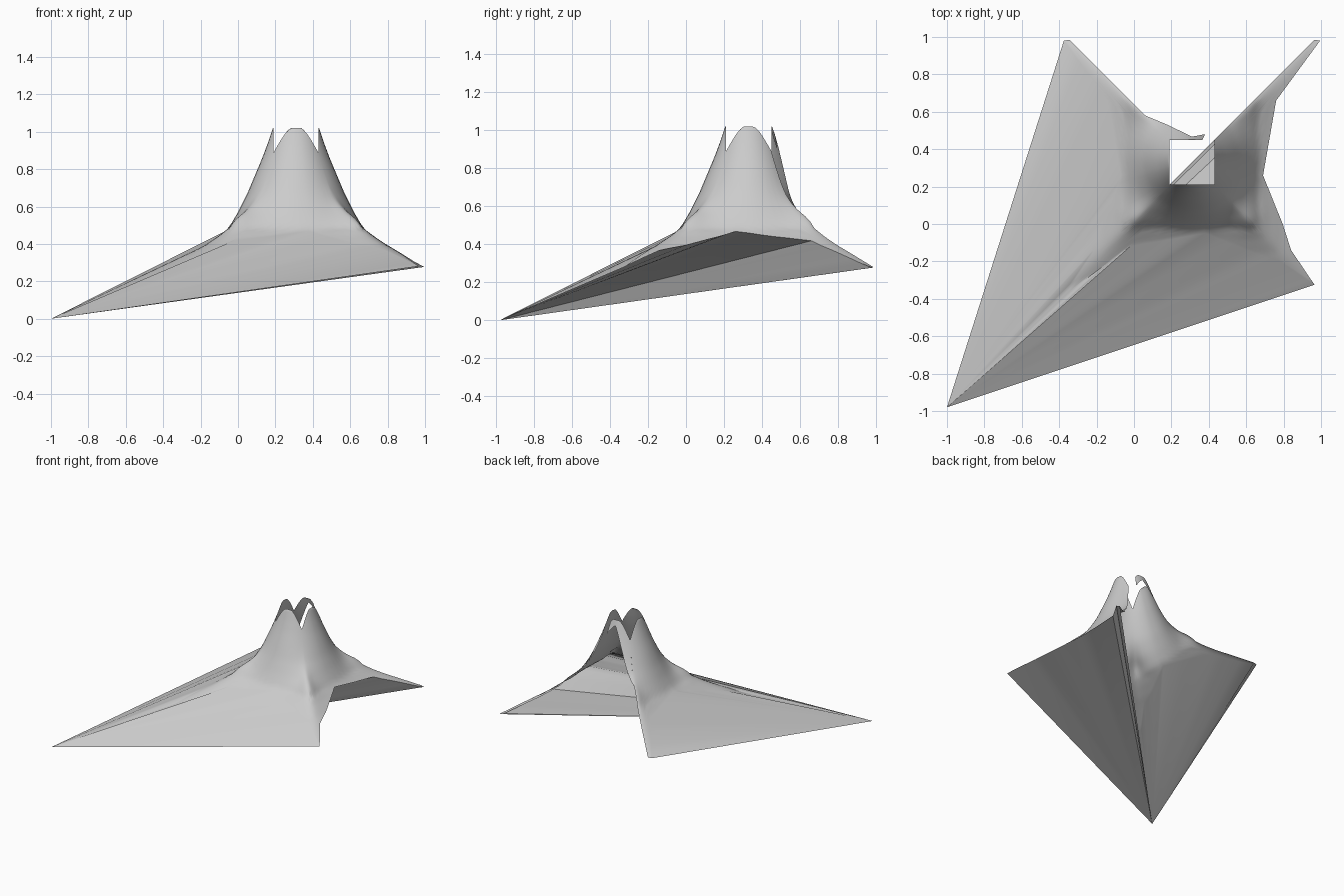
import bpy, bmesh, math
from mathutils import Vector

cube = bpy.data.objects.get("Cube")
if cube:
    bpy.data.objects.remove(cube, do_unlink=True)

CX, CY, HALF = 0.31, 0.33, 0.12
TIP = Vector((-1.0, -0.98, 0.0))
# half width and height of the flared tower
FLARE = [(0.123, 1.02), (0.15, 0.94), (0.18, 0.86), (0.22, 0.765), (0.26, 0.67),
         (0.31, 0.57), (0.36, 0.485), (0.41, 0.445), (0.485, 0.395), (0.53, 0.37),
         (0.69, 0.277)]
# lower edge of one side: sideways, outwards
ARCH = [(-0.655, 0.655), (-0.47, 0.53), (-0.33, 0.485), (-0.07, 0.38),
        (0.33, 0.45), (0.65, 0.685), (0.655, 0.655)]

mat = bpy.data.materials.new("light grey")
mat.use_nodes = True
grey = (0.6, 0.6, 0.6, 1)
mat.diffuse_color = grey
mat.node_tree.nodes["Principled BSDF"].inputs["Base Color"].default_value = grey


def height(p):
    """Round near the top, turning square towards the legs."""
    r = p.length
    square = (abs(p.x) ** 16 + abs(p.y) ** 16) ** (1 / 16)
    t = min(max((r - 0.2) / 0.28, 0), 1)
    s = r + (square - r) * t * t * (3 - 2 * t)
    for (s0, z0), (s1, z1) in zip(FLARE, FLARE[1:]):
        if s <= s1:
            return z0 + (z1 - z0) * (max(s, s0) - s0) / (s1 - s0)
    return FLARE[-1][1]


def subdivide(points, n):
    out = [Vector(points[0])]
    for a, b in zip(points, points[1:]):
        out += [Vector(a).lerp(Vector(b), i / n) for i in range(1, n + 1)]
    return out


def on_tower(p, r):
    q = p.normalized() * r
    return Vector((CX + q.x, CY + q.y, height(q)))


def panel(bm, edge, rows=24, n=6):
    """Part of the tower from the square opening out to a lower edge."""
    columns = []
    for p in subdivide(edge, n):
        inner = HALF * p.length / max(abs(p.x), abs(p.y))
        outer = max(p.length, inner + 0.002)
        columns.append([bm.verts.new(on_tower(p, inner + (outer - inner) * (i / rows) ** 1.4))
                        for i in range(rows + 1)])
    for a, b in zip(columns, columns[1:]):
        for i in range(rows):
            bm.faces.new((a[i], a[i + 1], b[i + 1], b[i]))


def fan(bm, edge):
    """Long triangles from the far tip to a lower edge."""
    tip = bm.verts.new(TIP)
    verts = [bm.verts.new(on_tower(p, p.length)) for p in subdivide(edge, 6)]
    for a, b in zip(verts, verts[1:]):
        bm.faces.new((tip, a, b))


def finish(name, bm, up=True):
    bmesh.ops.remove_doubles(bm, verts=bm.verts, dist=0.0005)
    bm.normal_update()
    for f in bm.faces:
        if (f.normal.z > 0) != up:
            f.normal_flip()
    mesh = bpy.data.meshes.new(name)
    bm.to_mesh(mesh)
    bm.free()
    mesh.materials.append(mat)
    obj = bpy.data.objects.new(name, mesh)
    bpy.context.collection.objects.link(obj)
    bpy.ops.object.select_all(action='DESELECT')
    obj.select_set(True)
    bpy.context.view_layer.objects.active = obj
    bpy.ops.object.shade_smooth_by_angle(angle=math.radians(40))


left_edge = [(d, u) for u, d in ARCH]
front_edge = [(-u, -d) for u, d in ARCH]
right_edge = [(-d, u) for u, d in ARCH]
back_edge = [(-0.25, 0.25), (-0.13, 0.2), (0.0, 0.137), (0.07, 0.15)]

# flared shell with the narrow back ribbon, and its skirts to the tip
shell = bmesh.new()
for edge in (left_edge, front_edge, right_edge, back_edge):
    panel(shell, edge)
for edge in (front_edge, right_edge):
    fan(shell, edge)
finish("flared_shell", shell)

# underside below the open left arch
under = bmesh.new()
fan(under, left_edge)
finish("underside", under, up=False)
